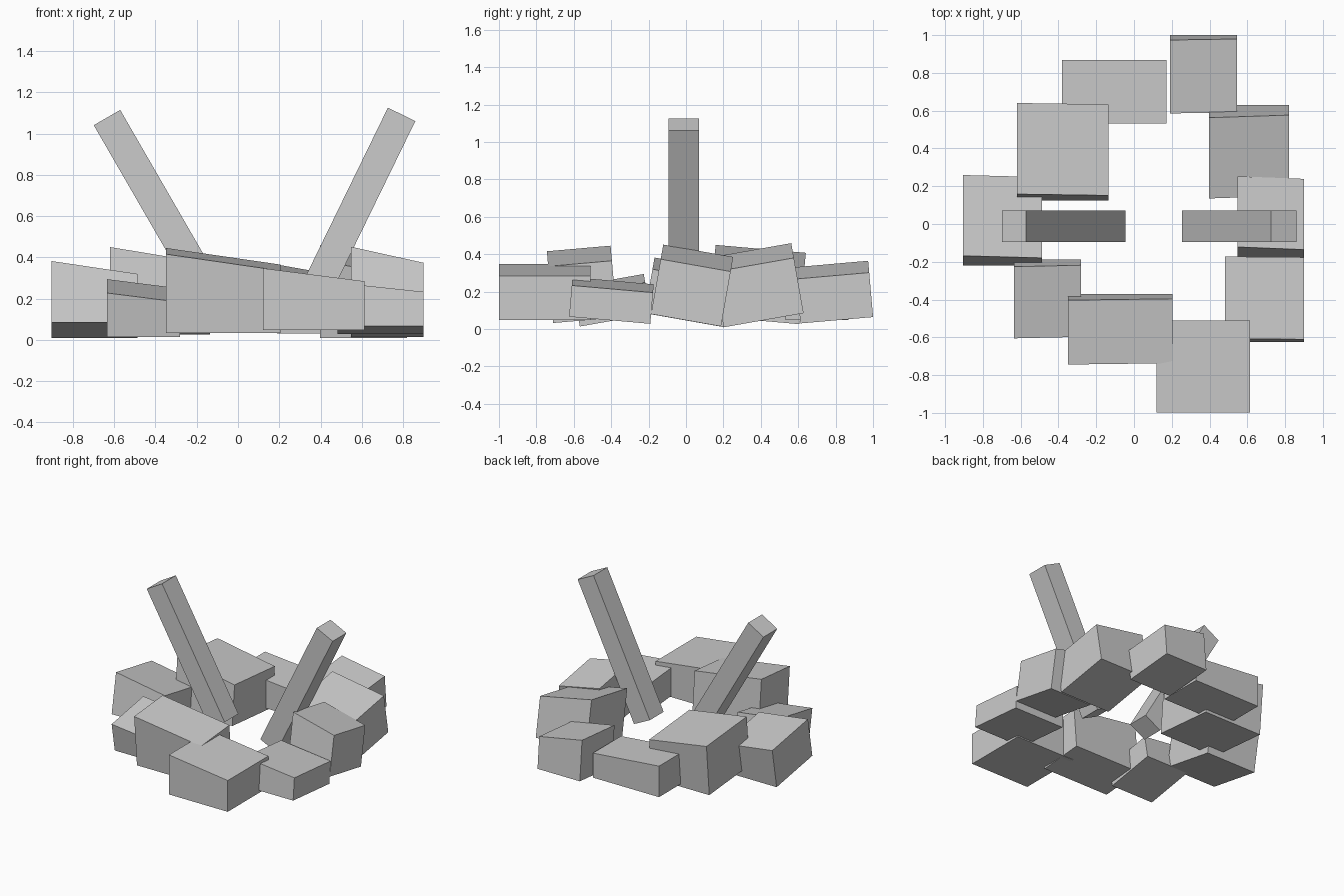
import bpy, bmesh
from math import radians
from mathutils import Matrix

if "Cube" in bpy.data.objects:
    bpy.data.objects.remove(bpy.data.objects["Cube"])

BASE = 0.047    # height of each stone's bottom centre
SLOPE = 0.79    # right-hand height as a share of left-hand height


def block(name, sx, sy, sz, matrix, wedge=1.0):
    """Box standing on its base centre; wedge lowers the +x side of the top."""
    bm = bmesh.new()
    bmesh.ops.create_cube(bm, size=1)
    for v in bm.verts:
        top = v.co.z > 0
        v.co.z = (sz * (wedge if v.co.x > 0 else 1)) if top else 0
        v.co.x *= sx
        v.co.y *= sy
    bm.transform(matrix)
    mesh = bpy.data.meshes.new(name)
    bm.to_mesh(mesh)
    bm.free()
    obj = bpy.data.objects.new(name, mesh)
    bpy.context.collection.objects.link(obj)
    return obj


# Ring of wedge stones: left x, right x, centre y, depth, height, tilt
stones = [
    (0.12, 0.613, -0.755, 0.487, 0.30, 0),
    (-0.35, 0.205, -0.54, 0.342, 0.385, 5),
    (-0.636, -0.28, -0.378, 0.385, 0.217, 10),
    (-0.905, -0.487, -0.007, 0.434, 0.302, -10),
    (-0.62, -0.135, 0.366, 0.484, 0.383, -5),
    (-0.382, 0.173, 0.70, 0.338, 0.235, 0),
    (0.19, 0.545, 0.806, 0.39, 0.302, 5),
    (0.398, 0.82, 0.415, 0.434, 0.38, 10),
    (0.548, 0.90, 0.0, 0.38, 0.377, -10),
    (0.482, 0.90, -0.408, 0.436, 0.212, -5),
]
for i, (x0, x1, y, depth, height, tilt) in enumerate(stones):
    place = Matrix.Translation(((x0 + x1) / 2, y, BASE)) @ Matrix.Rotation(radians(tilt), 4, 'X')
    block(f"ring_stone_{i + 1}", x1 - x0, depth, height, place, SLOPE)

# Two leaning logs: base centre x, base z, length, lean
for name, x, z, length, lean in [("right_log", 0.32, 0.123, 1.079, 26),
                                 ("left_log", -0.11, 0.168, 1.05, -30)]:
    place = Matrix.Translation((x, -0.012, z)) @ Matrix.Rotation(radians(lean), 4, 'Y')
    block(name, 0.148, 0.165, length, place)
